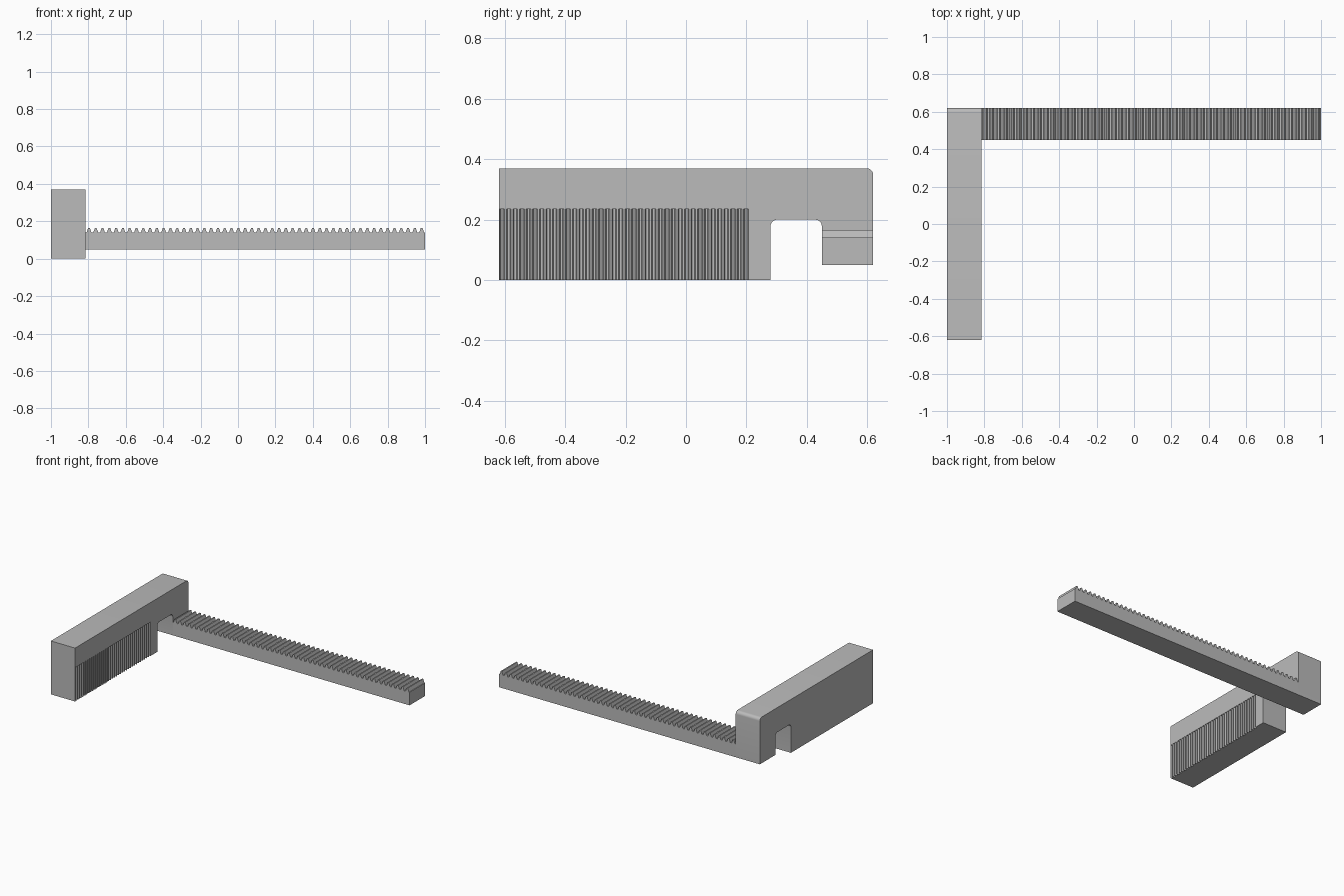
import bpy, bmesh, math
from mathutils import Vector

cube = bpy.data.objects.get("Cube")
if cube:
    bpy.data.objects.remove(cube, do_unlink=True)

GREY = (0.5, 0.5, 0.5, 1)
steel = bpy.data.materials.new("plain grey")
steel.use_nodes = True
steel.diffuse_color = GREY
steel.node_tree.nodes["Principled BSDF"].inputs["Base Color"].default_value = GREY


def prisms(name, outlines, place, lo, hi):
    """Extrude flat outlines from lo to hi; place(u, v, w) gives x, y, z."""
    bm = bmesh.new()
    for outline in outlines:
        face = bm.faces.new([bm.verts.new(place(u, v, lo)) for u, v in outline])
        out = bmesh.ops.extrude_face_region(bm, geom=[face])
        verts = [g for g in out["geom"] if isinstance(g, bmesh.types.BMVert)]
        shift = Vector(place(0, 0, hi)) - Vector(place(0, 0, lo))
        bmesh.ops.translate(bm, verts=verts, vec=shift)
    bmesh.ops.recalc_face_normals(bm, faces=bm.faces)
    mesh = bpy.data.meshes.new(name)
    bm.to_mesh(mesh)
    bm.free()
    mesh.materials.append(steel)
    obj = bpy.data.objects.new(name, mesh)
    bpy.context.collection.objects.link(obj)
    return obj


def arc(cy, cz, r, start, end, steps=6):
    angles = [math.radians(start + (end - start) * i / steps) for i in range(steps + 1)]
    return [(cy + r * math.cos(a), cz + r * math.sin(a)) for a in angles]


def activate(obj):
    bpy.ops.object.select_all(action="DESELECT")
    obj.select_set(True)
    bpy.context.view_layer.objects.active = obj


BACK, FACE = 0.62, -0.815      # rear side, toothed side of the jaw
BAR_Y, BAR_Z = 0.45, 0.05      # front and underside of the bar
R = 0.022                      # fillet radius

# Jaw: side profile with a notch and rounded corners
profile = [(-BACK, 0), (0.28, 0)]
profile += arc(0.28 + R, 0.2 - R, R, 180, 90)
profile += arc(BAR_Y - R, 0.2 - R, R, 90, 0)
profile += [(BAR_Y, BAR_Z), (BACK, BAR_Z)]
profile += arc(BACK - R, 0.37 - R, R, 0, 90)
profile += [(-BACK, 0.37)]
jaw = prisms("jaw", [profile], lambda u, v, w: (w, u, v), -1, FACE)

# Gripping grooves cut into the jaw face
COUNT, DEPTH = 38, 0.012
pitch = (0.21 + BACK) / COUNT
grooves = []
for i in range(COUNT):
    y = -BACK + (i + 0.5) * pitch
    m, b = pitch * 0.36, pitch * 0.17
    grooves.append([(FACE + 0.02, y - m), (FACE, y - m), (FACE - DEPTH, y - b),
                    (FACE - DEPTH, y + b), (FACE, y + m), (FACE + 0.02, y + m)])
cutter = prisms("groove_cutter", grooves, lambda u, v, w: (u, v, w), -0.05, 0.235)
cut = jaw.modifiers.new("grooves", "BOOLEAN")
cut.operation = "DIFFERENCE"
cut.solver = "EXACT"
cut.object = cutter
activate(jaw)
bpy.ops.object.modifier_apply(modifier=cut.name)
bpy.data.objects.remove(cutter, do_unlink=True)

# Rack bar: one outline with a row of teeth along its top
TEETH, ROOT, TIP = 50, 0.14, 0.165
step = (1 - FACE) / TEETH
tooth = [(-0.36, 0), (-0.24, 0.5), (-0.12, 1), (0.12, 1), (0.24, 0.5), (0.36, 0)]
outline = [(1, BAR_Z), (FACE, BAR_Z), (FACE, ROOT)]
for i in range(TEETH):
    x = FACE + (i + 0.5) * step
    outline += [(x + dx * step, ROOT + h * (TIP - ROOT)) for dx, h in tooth]
outline.append((1, ROOT))
rack = prisms("rack_bar", [outline], lambda u, v, w: (u, w, v), BAR_Y, BACK)

for part in (jaw, rack):
    activate(part)
    bpy.ops.object.shade_smooth_by_angle(angle=math.radians(20))
